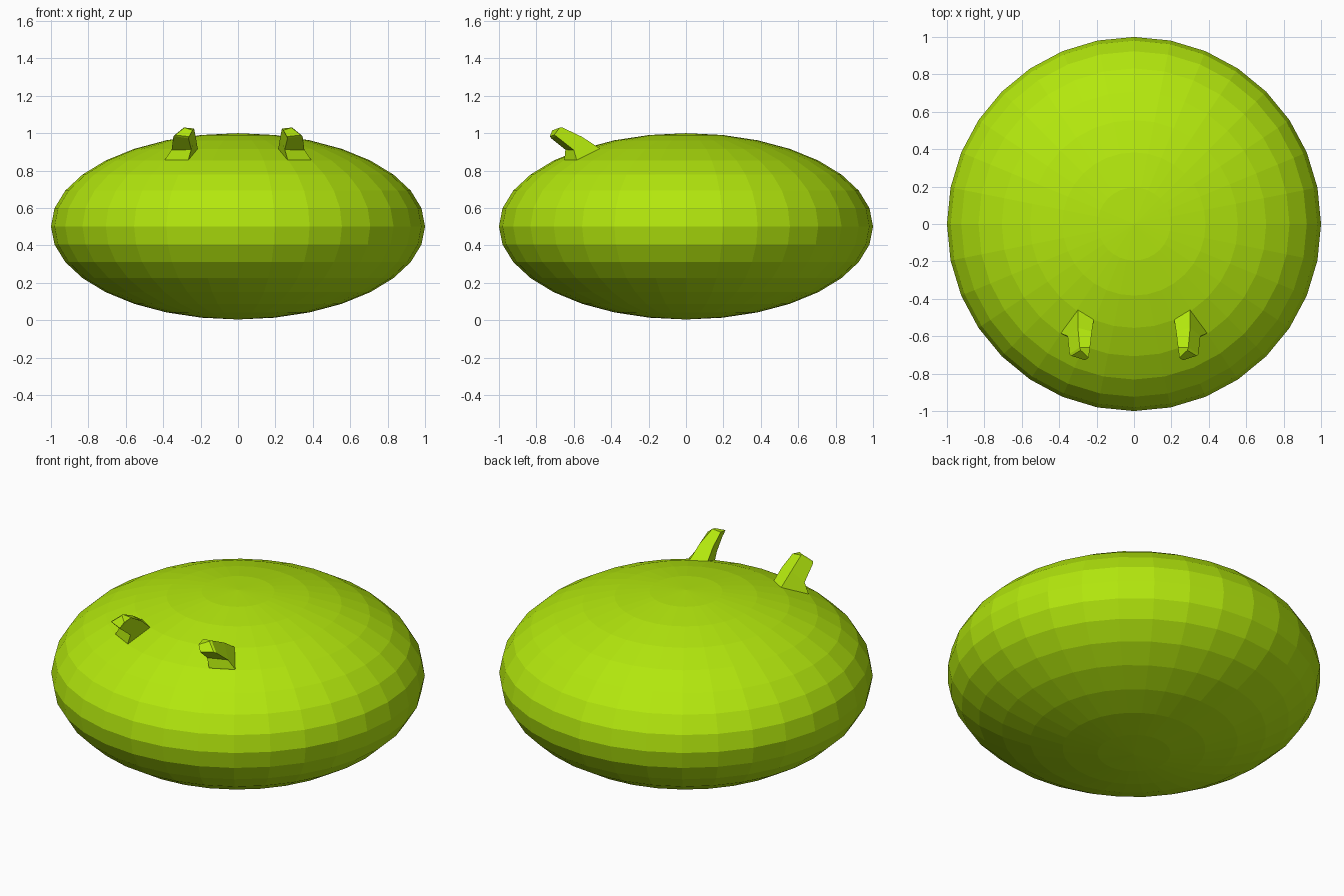
import bpy, bmesh

if "Cube" in bpy.data.objects:
    bpy.data.objects.remove(bpy.data.objects["Cube"])

green = bpy.data.materials.new("lime_green")
green.diffuse_color = (0.45, 0.8, 0.004, 1)
green.use_nodes = True
green.node_tree.nodes["Principled BSDF"].inputs["Base Color"].default_value = green.diffuse_color

# Body: flattened faceted sphere
bpy.ops.mesh.primitive_uv_sphere_add(segments=32, ring_count=16, radius=1, location=(0, 0, 0.502))
body = bpy.context.object
body.name = "body"
body.scale = (1, 1, 0.498)
bpy.ops.object.transform_apply(location=False, rotation=False, scale=True)
body.data.materials.append(green)

# Horn cross-sections from root to tip: back, outer, front, inner corner
RINGS = [
    [(0.30, -0.40, 0.85), (0.40, -0.57, 0.80), (0.27, -0.64, 0.80), (0.21, -0.46, 0.85)],
    [(0.30, -0.46, 0.918), (0.39, -0.585, 0.86), (0.265, -0.65, 0.86), (0.215, -0.51, 0.915)],
    [(0.30, -0.555, 0.98), (0.355, -0.60, 0.91), (0.25, -0.645, 0.912), (0.225, -0.575, 0.975)],
    [(0.29, -0.66, 1.03), (0.345, -0.695, 0.985), (0.265, -0.72, 0.972), (0.235, -0.66, 1.025)],
    [(0.285, -0.675, 1.03), (0.335, -0.705, 0.99), (0.262, -0.728, 0.982), (0.243, -0.715, 1.015)],
]


def make_horn(name, side):
    bm = bmesh.new()
    rings = [[bm.verts.new((side * x, y, z)) for x, y, z in ring] for ring in RINGS]
    for low, high in zip(rings, rings[1:]):
        for i in range(4):
            j = (i + 1) % 4
            bm.faces.new((low[i], low[j], high[j], high[i]))
    bm.faces.new(rings[0])
    bm.faces.new(rings[-1])
    bmesh.ops.recalc_face_normals(bm, faces=bm.faces)
    mesh = bpy.data.meshes.new(name)
    bm.to_mesh(mesh)
    bm.free()
    mesh.materials.append(green)
    bpy.context.collection.objects.link(bpy.data.objects.new(name, mesh))


# Pair of small forward-bent horns
make_horn("right_horn", 1)
make_horn("left_horn", -1)
